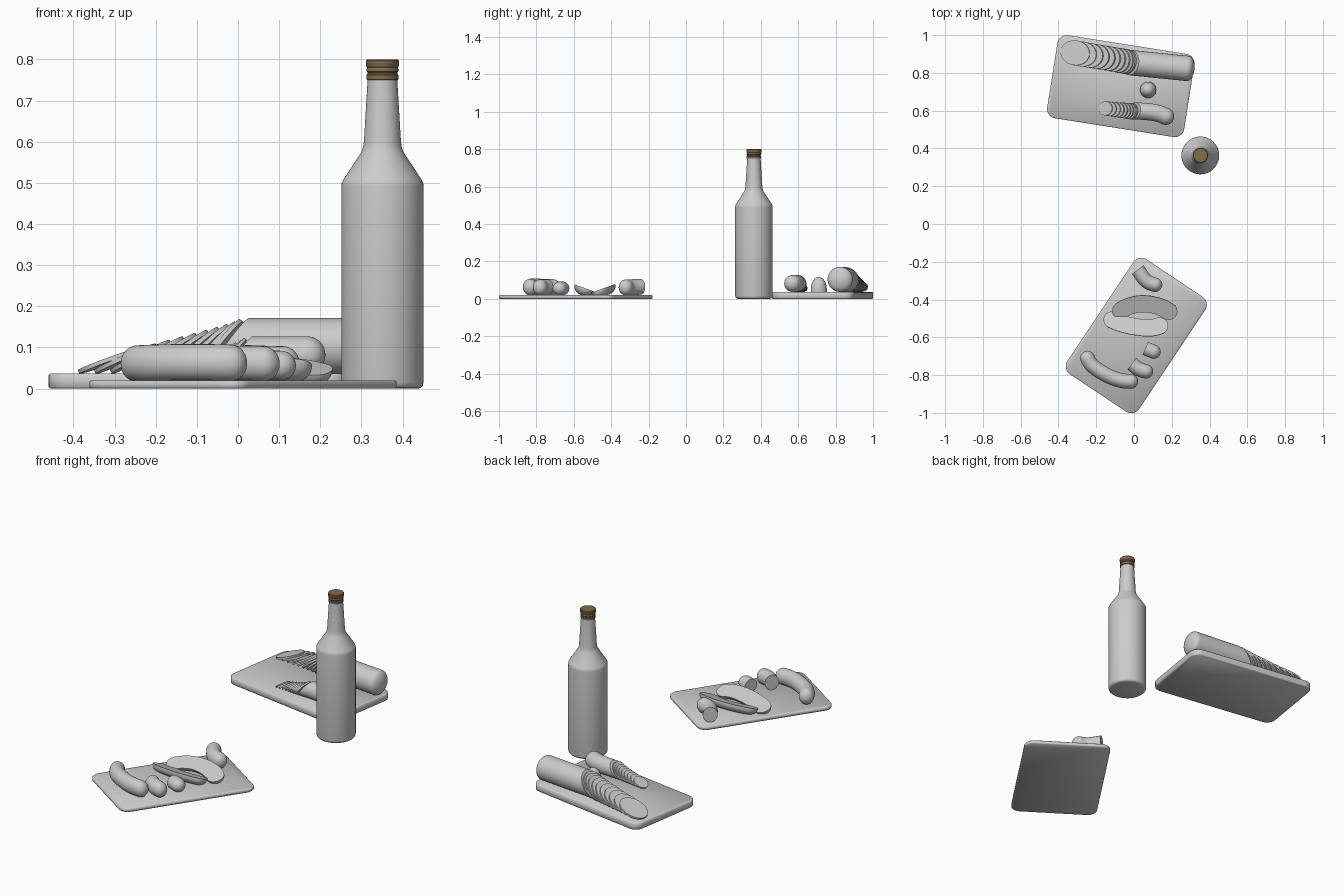
import bpy, bmesh
from math import sin, cos, pi, radians, sqrt
from mathutils import Vector, Matrix

if "Cube" in bpy.data.objects:
    bpy.data.objects.remove(bpy.data.objects["Cube"])

Z = Vector((0, 0, 1))


def finish(name, bm, angle=40):
    bmesh.ops.remove_doubles(bm, verts=bm.verts, dist=1e-5)
    bmesh.ops.recalc_face_normals(bm, faces=bm.faces)
    me = bpy.data.meshes.new(name)
    bm.to_mesh(me)
    bm.free()
    ob = bpy.data.objects.new(name, me)
    bpy.context.collection.objects.link(ob)
    bpy.ops.object.select_all(action='DESELECT')
    ob.select_set(True)
    bpy.context.view_layer.objects.active = ob
    bpy.ops.object.shade_smooth_by_angle(angle=radians(angle))
    return ob


def loft(bm, rings, closed=True):
    vs = [[bm.verts.new(p) for p in r] for r in rings]
    n = len(vs[0])
    for a, b in zip(vs, vs[1:]):
        for i in range(n):
            j = (i + 1) % n
            bm.faces.new((a[i], a[j], b[j], b[i]))
    bm.faces.new(vs[0][::-1])
    bm.faces.new(vs[-1])


def spline(pts, t):
    # Catmull-Rom through the control points
    p = [2 * pts[0] - pts[1]] + pts + [2 * pts[-1] - pts[-2]]
    k = min(int(t * (len(pts) - 1)), len(pts) - 2)
    u = t * (len(pts) - 1) - k
    a, b, c, d = p[k:k + 4]
    return 0.5 * (2 * b + (c - a) * u + (2 * a - 5 * b + 4 * c - d) * u * u
                  + (3 * b - a - 3 * c + d) * u ** 3)


def sausage(name, pts, w, d, up=Z, tip=None, flat_start=False, half=False, cut=None):
    """Tube along pts with rounded ends; optionally halved lengthwise or cut by a plane."""
    tip = tip or w
    pts = [Vector(p) for p in pts]
    n, seg = 44, 28
    path = [spline(pts, (1 - cos(pi * i / n)) / 2) for i in range(n + 1)]
    dist = [0]
    for a, b in zip(path, path[1:]):
        dist.append(dist[-1] + (b - a).length)
    rings = []
    for i, c in enumerate(path):
        tan = (path[min(i + 1, n)] - path[max(i - 1, 0)]).normalized()
        side = tan.cross(up).normalized()
        e = dist[-1] - dist[i]
        if not flat_start:
            e = min(e, dist[i])
        f = max(sqrt(max(0, 1 - (1 - min(e / tip, 1)) ** 2)), 1e-6)
        span = pi if half else 2 * pi
        cnt = seg // 2 + 1 if half else seg
        rings.append([c + side * (w * f * cos(pi + span * k / seg * (2 if half else 1)))
                      + up * (d * f * sin(pi + span * k / seg * (2 if half else 1)))
                      for k in range(cnt)])
    bm = bmesh.new()
    loft(bm, rings)
    bmesh.ops.remove_doubles(bm, verts=bm.verts, dist=1e-5)
    if cut:
        res = bmesh.ops.bisect_plane(bm, geom=bm.verts[:] + bm.edges[:] + bm.faces[:],
                                     plane_co=cut[0], plane_no=cut[1], clear_outer=True)
        edges = [g for g in res['geom_cut'] if isinstance(g, bmesh.types.BMEdge)]
        bmesh.ops.contextual_create(bm, geom=edges)
    return finish(name, bm)


def lean(u, deg):
    a = radians(deg)
    return u * cos(a) + Z * sin(a), u * sin(a) - Z * cos(a)


def slices(name, n, first, last, base, thick):
    """Fanned discs; first/last = (top x, y, lean angle, half length, half width)."""
    u = Vector((last[0] - first[0], last[1] - first[1], 0)).normalized()
    for i in range(n):
        t = i / (n - 1)
        f = [a + (b - a) * t for a, b in zip(first, last)]
        s = t ** 1.35
        x, y = [first[k] + (last[k] - first[k]) * s for k in (0, 1)]
        nrm, v = lean(u, f[2])
        c = Vector((x, y, base + 2 * f[3] * cos(radians(f[2])))) + v * f[3]
        m = Matrix((v.cross(nrm) * f[4], v * f[3], nrm)).transposed().to_4x4()
        m.translation = c
        bm = bmesh.new()
        bmesh.ops.create_cone(bm, cap_ends=True, segments=32, radius1=1, radius2=1,
                              depth=thick, matrix=m)
        finish(f"{name}_{i + 1}", bm)


def board(name, center, deg, w, h, thick, r=0.05, b=0.004):
    rings = []
    for inset, z in ((b, 0), (0, b), (0, thick - b), (b, thick)):
        ring = []
        for q, (sx, sy) in enumerate(((1, 1), (-1, 1), (-1, -1), (1, -1))):
            for k in range(9):
                a = (q + k / 8) * pi / 2
                ring.append(Vector((sx * (w / 2 - r) + (r - inset) * cos(a),
                                    sy * (h / 2 - r) + (r - inset) * sin(a), z)))
        rings.append(ring)
    bm = bmesh.new()
    loft(bm, rings)
    bm.transform(Matrix.Translation((*center, 0)) @ Matrix.Rotation(radians(deg), 4, 'Z'))
    return finish(name, bm, 50)


def lathe(name, center, prof, seg=48):
    bm = bmesh.new()
    loft(bm, [[Vector((center[0] + r * cos(2 * pi * k / seg),
                       center[1] + r * sin(2 * pi * k / seg), z)) for k in range(seg)]
              for r, z in prof])
    return finish(name, bm)


# cutting boards
board("back_board", (-0.07, 0.73), -9, 0.734, 0.445, 0.037)
board("front_board", (0.012, -0.59), 56.3, 0.73, 0.457, 0.02)

# bottle and cap
B = (0.351, 0.363)
lathe("bottle", B, [(0.085, 0), (0.093, 0.002), (0.098, 0.007), (0.1, 0.016), (0.1, 0.49),
                    (0.099, 0.5), (0.095, 0.508), (0.051, 0.575), (0.047, 0.587),
                    (0.045, 0.6), (0.036, 0.75)])
cap = lathe("bottle_cap", B, [(0.035, 0.749), (0.039, 0.751), (0.039, 0.762), (0.036, 0.765),
                              (0.036, 0.768), (0.039, 0.771), (0.039, 0.777), (0.037, 0.78),
                              (0.04, 0.784), (0.04, 0.797), (0.037, 0.8)])
mat = bpy.data.materials.new("cap_brown")
mat.diffuse_color = (0.22, 0.15, 0.07, 1)
mat.use_nodes = True
mat.node_tree.nodes["Principled BSDF"].inputs["Base Color"].default_value = mat.diffuse_color
cap.data.materials.append(mat)

# large sliced sausage on the back board
u = Vector((-0.99, 0.13, 0))
sausage("large_sausage", [(-0.14, 0.867, 0.104), (0.1, 0.842, 0.104), (0.32, 0.82, 0.104)],
        0.067, 0.067, tip=0.035, flat_start=True, cut=(Vector((0.025, 0.85, 0.171)), lean(u, 36)[0]))
slices("large_slice", 10, (0.008, 0.851, 38, 0.08, 0.066), (-0.235, 0.893, 70, 0.082, 0.066),
       0.04, 0.01)

# small sliced sausage on the back board
sausage("small_sausage", [(-0.06, 0.6, 0.082), (0.04, 0.597, 0.082), (0.13, 0.585, 0.082),
                          (0.208, 0.55, 0.082)],
        0.045, 0.045, flat_start=True, cut=(Vector((0.035, 0.6, 0.127)), lean(u, 36)[0]))
slices("small_slice", 9, (0.018, 0.593, 38, 0.052, 0.044), (-0.115, 0.608, 62, 0.04, 0.037),
       0.039, 0.008)
sausage("standing_end", [(0.075, 0.71, 0.037), (0.075, 0.71, 0.117)], 0.043, 0.043,
        up=Vector((1, 0, 0)), tip=0.07, flat_start=True)

# whole curved sausage on the front board
sausage("curved_sausage", [(-0.262, -0.675, 0.06), (-0.225, -0.745, 0.062), (-0.15, -0.797, 0.064),
                           (-0.07, -0.828, 0.064), (0.022, -0.835, 0.062)], 0.039, 0.044)

# cut end pieces
sausage("end_piece_1", [(-0.012, -0.74, 0.062), (0.03, -0.77, 0.062), (0.1, -0.79, 0.06)],
        0.038, 0.042, flat_start=True)
sausage("end_piece_2", [(0.06, -0.658, 0.056), (0.138, -0.69, 0.056)],
        0.037, 0.036, flat_start=True)
sausage("end_piece_3", [(0.02, -0.242, 0.064), (0.07, -0.305, 0.062), (0.148, -0.332, 0.06)],
        0.038, 0.042, flat_start=True)

# sausage halves split lengthwise, tilted towards each other
for name, xy, sgn, y0 in (
        ("half_1", [(-0.108, -0.482), (-0.03, -0.438), (0.05, -0.423), (0.14, -0.44), (0.222, -0.488)],
         1, -0.445),
        ("half_2", [(-0.157, -0.488), (-0.07, -0.525), (0.02, -0.545), (0.1, -0.548), (0.177, -0.522)],
         -1, -0.535)):
    k = sgn * 0.36
    sausage(name, [(x, y, 0.055 + k * (y - y0)) for x, y in xy], 0.047, 0.041,
            up=Vector((0, -k, 1)).normalized(), half=True)
